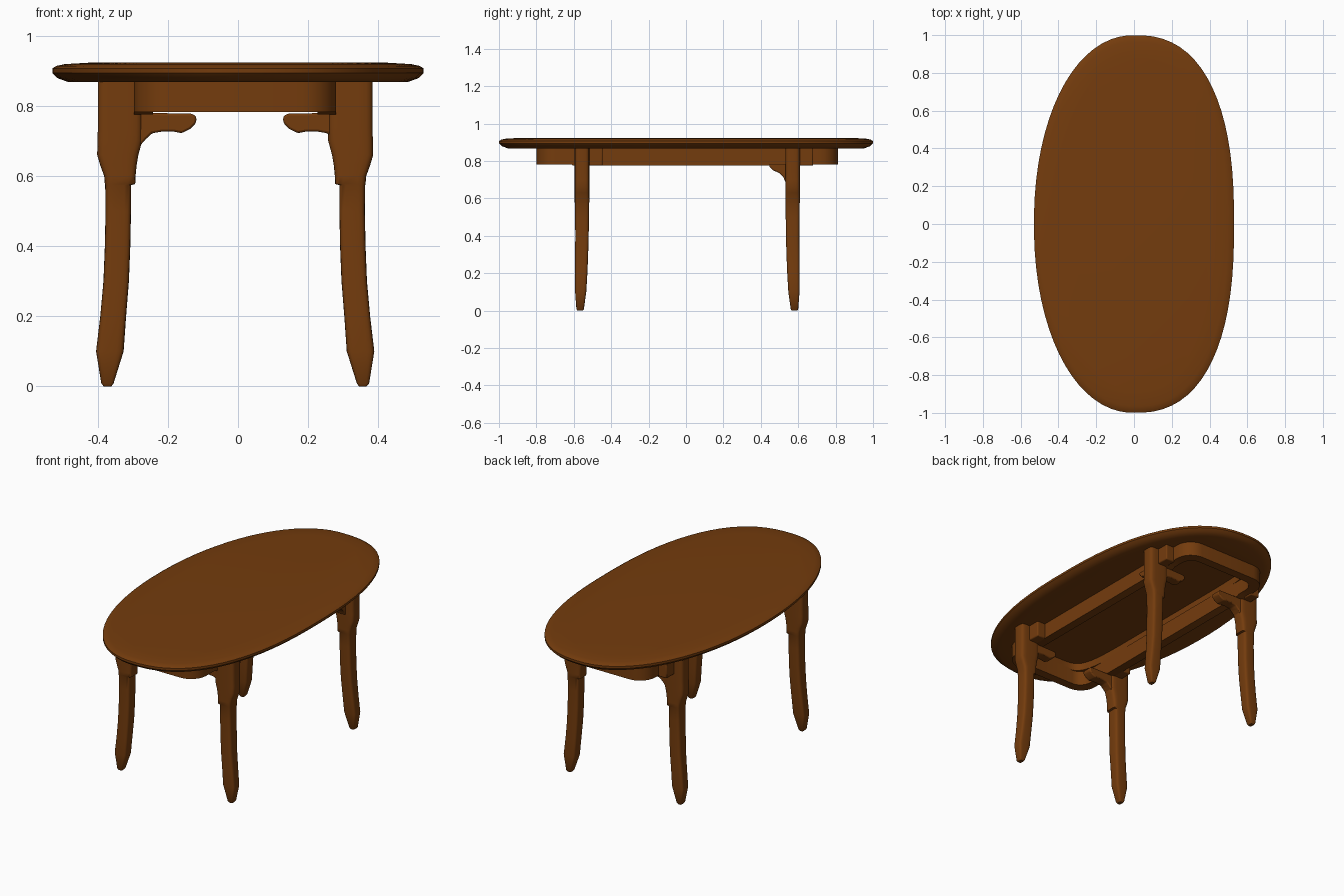
import bpy, bmesh, math

if "Cube" in bpy.data.objects:
    bpy.data.objects.remove(bpy.data.objects["Cube"])

CX, CY = -0.008, 0.007        # the underframe sits slightly off the top's centre

wood = bpy.data.materials.new("brown wood")
wood.diffuse_color = (0.175, 0.045, 0.004, 1)
wood.use_nodes = True
wood.node_tree.nodes["Principled BSDF"].inputs["Base Color"].default_value = wood.diffuse_color


def finish(name, bm, angle=35):
    bmesh.ops.recalc_face_normals(bm, faces=bm.faces)
    me = bpy.data.meshes.new(name)
    bm.to_mesh(me)
    bm.free()
    me.shade_smooth()
    me.set_sharp_from_angle(angle=math.radians(angle))
    me.materials.append(wood)
    ob = bpy.data.objects.new(name, me)
    bpy.context.collection.objects.link(ob)
    return ob


def loft(name, rings, closed=False, angle=35):
    """Skin equal-length rings of points; cap the ends unless closed."""
    bm = bmesh.new()
    vs = [[bm.verts.new(p) for p in r] for r in rings]
    n = len(vs[0])
    pairs = list(zip(vs, vs[1:])) + ([(vs[-1], vs[0])] if closed else [])
    for a, b in pairs:
        for i in range(n):
            j = (i + 1) % n
            bm.faces.new((a[i], a[j], b[j], b[i]))
    if not closed:
        bm.faces.new(vs[0])
        bm.faces.new(vs[-1])
    return finish(name, bm, angle)


def oval(cx, cy, rx, ry, z, e=2.0, n=16, e_left=None):
    """Superellipse ring, optionally with another fullness on the left half."""
    pts = []
    for i in range(n):
        t = 2 * math.pi * (i + 0.5) / n
        c, s = math.cos(t), math.sin(t)
        p = 2 / (e_left if e_left and c < 0 else e)
        pts.append((cx + rx * math.copysign(abs(c) ** p, c),
                    cy + ry * math.copysign(abs(s) ** p, s), z))
    return pts


def extrude_profile(name, pts, depth):
    """Prism from a 3D outline pushed along a depth vector."""
    other = [tuple(a + d for a, d in zip(p, depth)) for p in pts]
    ob = loft(name, [pts, other])
    mod = ob.modifiers.new("soft edges", 'BEVEL')
    mod.width, mod.segments = 0.006, 2
    return ob


# Oval top with a moulded rim (inset, height), hollowed inside the apron
rim = [(0.045, 0.868), (0.015, 0.879), (0, 0.894), (0, 0.907),
       (0.012, 0.914), (0.035, 0.919), (0.12, 0.924)]
hollow = [oval(CX, CY, 0.24, 0.757, z, 7, 72) for z in (0.912, 0.868)]
loft("table_top", hollow + [oval(0, 0, 0.53 - d, 1 - d, z, 2.45, 72, 2.1) for d, z in rim])


# Apron frame: rounded rectangle, ends slightly shallower than the side rails
def frame_ring(hx, hy, r, z_of):
    pts = []
    for sx, sy, a0 in ((1, 1, 0), (-1, 1, 90), (-1, -1, 180), (1, -1, 270)):
        for k in range(7):
            a = math.radians(a0 + k * 15)
            pts.append((sx * (hx - r) + r * math.cos(a), sy * (hy - r) + r * math.sin(a)))
        # rail step beside the legs
        if sx * sy < 0:
            pts += [(sx * hx, sy * q) for q in (0.62, 0.61, -0.61, -0.62)]
    return [(x + CX, y + CY, z_of(y)) for x, y in pts]


def low(y):
    return 0.782 if abs(y) > 0.615 else 0.775


def high(y):
    return 0.875


loft("apron", [frame_ring(0.288, 0.805, 0.10, low), frame_ring(0.288, 0.805, 0.10, high),
               frame_ring(0.235, 0.752, 0.07, high), frame_ring(0.235, 0.752, 0.07, low)],
     closed=True)

# Leg stations: height, outer x, inner x, half depth, outward y shift of the foot
stations = [(0.0, 0.375, 0.353, 0.015, 0.010), (0.008, 0.382, 0.347, 0.020, 0.010),
            (0.10, 0.397, 0.318, 0.030, 0.007), (0.20, 0.385, 0.311, 0.033, 0.004),
            (0.30, 0.376, 0.303, 0.035, 0.002), (0.40, 0.372, 0.299, 0.036, 0),
            (0.50, 0.370, 0.297, 0.037, 0), (0.574, 0.371, 0.297, 0.038, 0),
            (0.577, 0.372, 0.285, 0.039, 0), (0.60, 0.374, 0.284, 0.039, 0),
            (0.63, 0.385, 0.281, 0.039, 0), (0.66, 0.394, 0.276, 0.039, 0),
            (0.70, 0.393, 0.265, 0.039, 0), (0.74, 0.392, 0.265, 0.039, 0),
            (0.875, 0.392, 0.265, 0.039, 0)]

# Curved bracket outline: x, z
bracket = [(0.29, 0.78), (0.137, 0.778), (0.124, 0.77), (0.124, 0.752), (0.14, 0.735),
           (0.165, 0.722), (0.19, 0.727), (0.22, 0.727), (0.25, 0.722),
           (0.268, 0.705), (0.29, 0.68)]

for sx, xn in ((-1, "left"), (1, "right")):
    for sy, yn in ((-1, "front"), (1, "back")):
        tag = f"{yn}_{xn}"
        ly = CY + sy * 0.563
        loft(f"{tag}_leg", [oval(CX + sx * (o + i) / 2, ly + sy * s, (o - i) / 2, h, z, 5, 20)
                            for z, o, i, h, s in stations], angle=40)
        # Scrolled bracket reaching inward
        extrude_profile(f"{tag}_bracket",
                        [(0.005 + sx * x, ly - 0.03, z) for x, z in bracket], (0, 0.06, 0))
        # Corner block beside the leg head
        y0, y1 = ly + 0.03, ly + 0.11
        extrude_profile(f"{tag}_corner_block",
                        [(CX + sx * 0.28, y0, 0.775), (CX + sx * 0.28, y1, 0.775),
                         (CX + sx * 0.28, y1, 0.872), (CX + sx * 0.28, y0, 0.872)],
                        (sx * 0.06, 0, 0))

# Side bracket under the rail at the back right leg
side = [(0.55, 0.785), (0.445, 0.785), (0.445, 0.77), (0.465, 0.75), (0.50, 0.735),
        (0.52, 0.715), (0.53, 0.69), (0.55, 0.68)]
extrude_profile("side_bracket", [(CX + 0.285, y, z) for y, z in side], (0.06, 0, 0))
